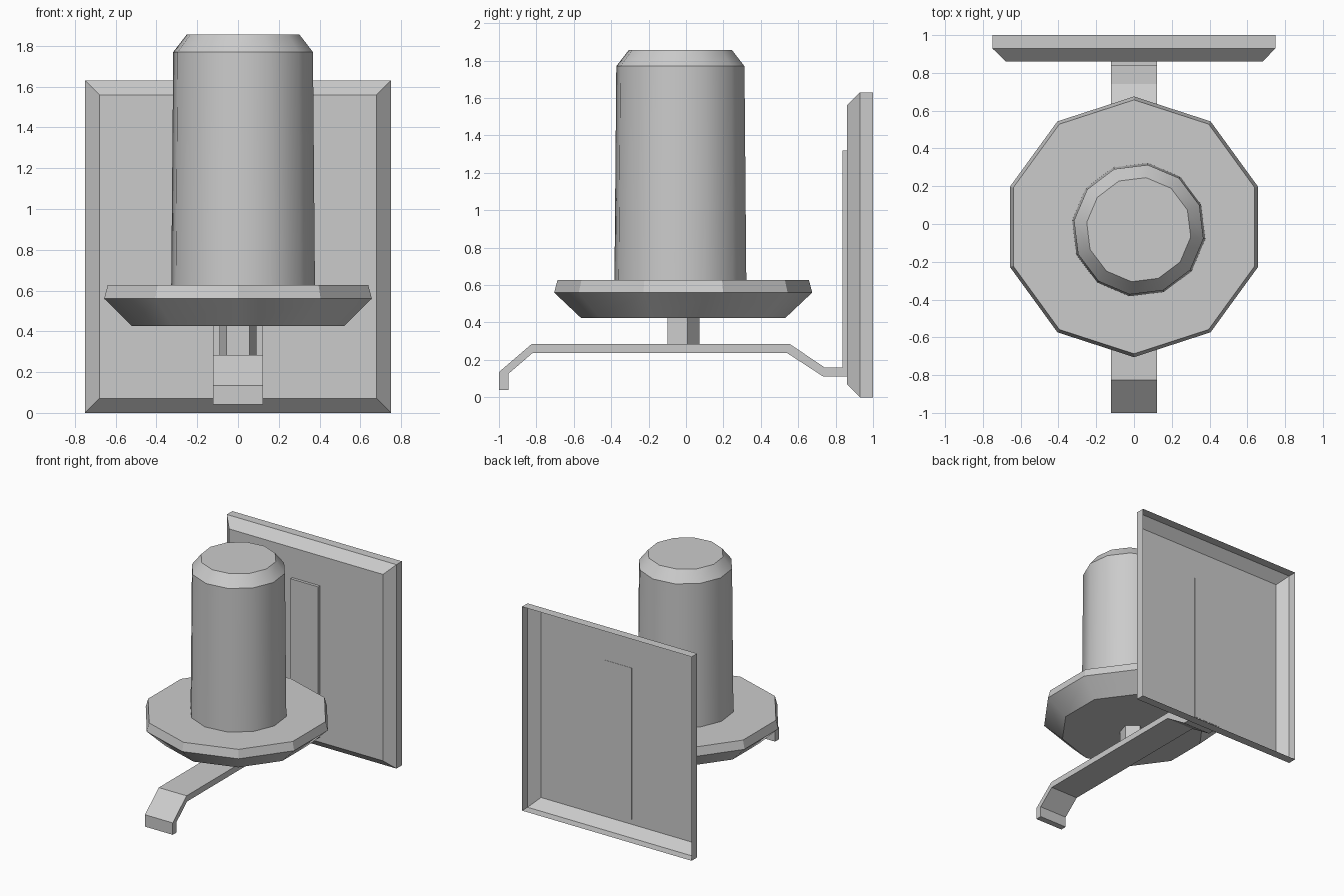
import bpy, math

if "Cube" in bpy.data.objects:
    bpy.data.objects.remove(bpy.data.objects["Cube"])


def make(name, verts, faces, angle=None):
    me = bpy.data.meshes.new(name)
    me.from_pydata(verts, [], faces)
    me.update()
    ob = bpy.data.objects.new(name, me)
    bpy.context.collection.objects.link(ob)
    if angle:
        bpy.ops.object.select_all(action='DESELECT')
        bpy.context.view_layer.objects.active = ob
        ob.select_set(True)
        bpy.ops.object.shade_smooth_by_angle(angle=math.radians(angle))
    return ob


def bridge(n, count):
    """Quads joining consecutive rings of n vertices."""
    return [(r * n + i, r * n + (i + 1) % n, (r + 1) * n + (i + 1) % n, (r + 1) * n + i)
            for r in range(count - 1) for i in range(n)]


def turned(name, sides, centre, start, rings, angle=None):
    """Capped polygonal solid from (radius, z) rings."""
    verts = []
    for r, z in rings:
        for i in range(sides):
            a = math.radians(start) + 2 * math.pi * i / sides
            verts.append((centre[0] + r * math.cos(a), centre[1] + r * math.sin(a), z))
    faces = bridge(sides, len(rings))
    faces.append(tuple(reversed(range(sides))))
    faces.append(tuple(range(len(verts) - sides, len(verts))))
    return make(name, verts, faces, angle)


# wall plate: bevelled pan, open at the back
verts = []
for y, inset in ((1.0, 0), (0.93, 0), (0.86, 0.07)):
    x, lo, hi = 0.75 - inset, inset, 1.63 - inset
    verts += [(-x, y, lo), (x, y, lo), (x, y, hi), (-x, y, hi)]
make("wall_plate", verts,
     [tuple(reversed(f)) for f in bridge(4, 3)][::1] and
     [f for f in bridge(4, 3)] + [(8, 9, 10, 11)])

# support arm: bent metal strip running up the plate
profile = [(-1.0, 0.04), (-0.95, 0.04), (-0.95, 0.125), (-0.82, 0.237), (0.54, 0.237),
           (0.735, 0.11), (0.862, 0.11), (0.862, 1.32), (0.837, 1.32), (0.837, 0.16),
           (0.74, 0.16), (0.555, 0.285), (-0.825, 0.285), (-1.0, 0.135)]
n = len(profile)
verts = [(x, y, z) for x in (-0.123, 0.123) for y, z in profile]
make("support_arm", verts,
     [tuple(reversed(f)) for f in bridge(n, 2)] +
     [tuple(reversed(range(n))), tuple(range(n, 2 * n))])
for f in (bpy.data.objects["support_arm"].data,):
    # orient the strip faces consistently outward
    import bmesh
    bm = bmesh.new()
    bm.from_mesh(f)
    bmesh.ops.recalc_face_normals(bm, faces=bm.faces)
    bm.to_mesh(f)
    bm.free()

# five-sided post, ten-sided drip tray and candle
turned("post", 5, (0, -0.022), 90, [(0.095, 0.28), (0.095, 0.435)])
turned("drip_tray", 10, (0, -0.015), 90, [(0.547, 0.425), (0.69, 0.56), (0.672, 0.627)], 30)
turned("candle", 12, (0.025, -0.03), 82, [(0.356, 0.62), (0.346, 1.77), (0.278, 1.857)], 35)
